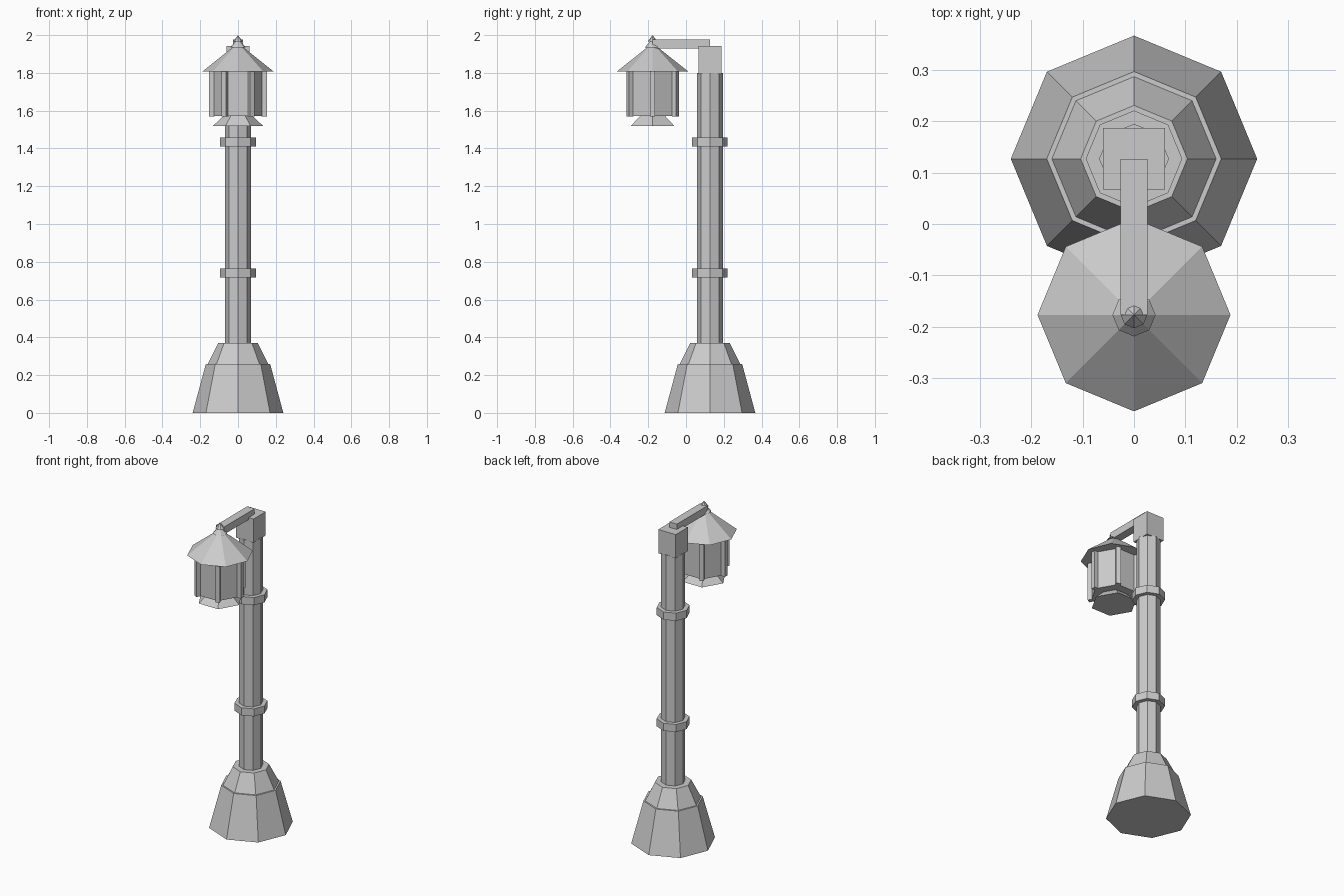
import bpy, math

if "Cube" in bpy.data.objects:
    bpy.data.objects.remove(bpy.data.objects["Cube"])

POST_Y = 0.127   # centre of the pole
LAMP_Y = -0.177  # centre of the lantern


def frustum(name, y, z0, z1, r0, r1, sides=8):
    """Closed flat-sided frustum with a corner on +x."""
    mid = (0, y, (z0 + z1) / 2)
    bpy.ops.mesh.primitive_cone_add(vertices=sides, radius1=r0, radius2=r1,
                                    depth=z1 - z0, location=mid)
    ob = bpy.context.object
    ob.name = name
    if sides == 6:
        ob.rotation_euler.z = math.radians(30)  # primitive starts on +y
    return ob


def box(name, lo, hi):
    bpy.ops.mesh.primitive_cube_add(size=1, location=[(a + b) / 2 for a, b in zip(lo, hi)])
    ob = bpy.context.object
    ob.name = name
    ob.scale = [b - a for a, b in zip(lo, hi)]
    return ob


# Stepped base
frustum("base_lower", POST_Y, 0, 0.26, 0.24, 0.17)
frustum("base_upper", POST_Y, 0.26, 0.37, 0.16, 0.104)

# Pole with two collars
frustum("pole", POST_Y, 0.37, 1.80, 0.068, 0.068)
frustum("lower_collar", POST_Y, 0.718, 0.765, 0.094, 0.094)
frustum("upper_collar", POST_Y, 1.41, 1.458, 0.094, 0.094)

# Square head and arm
box("pole_head", (-0.06, POST_Y - 0.06, 1.795), (0.06, POST_Y + 0.06, 1.943))
box("arm", (-0.026, LAMP_Y, 1.93), (0.026, POST_Y, 1.976))

# Lantern roof and finial
frustum("lantern_roof", LAMP_Y, 1.808, 1.938, 0.188, 0.025)
frustum("finial_base", LAMP_Y, 1.934, 1.967, 0.042, 0.012)
frustum("finial_tip", LAMP_Y, 1.965, 2.0, 0.026, 0)

# Hexagonal lantern body and flared foot
frustum("lantern_glass", LAMP_Y, 1.572, 1.81, 0.135, 0.135, 6)
frustum("lantern_foot", LAMP_Y, 1.52, 1.573, 0.132, 0.075, 6)

# Corner posts of the lantern
for i in range(6):
    a = i * math.pi / 3
    x, y = 0.139 * math.cos(a), LAMP_Y + 0.139 * math.sin(a)
    p = box(f"lantern_post_{i + 1}", (x - 0.0135, y - 0.0135, 1.57), (x + 0.0135, y + 0.0135, 1.81))
    p.rotation_euler.z = a
